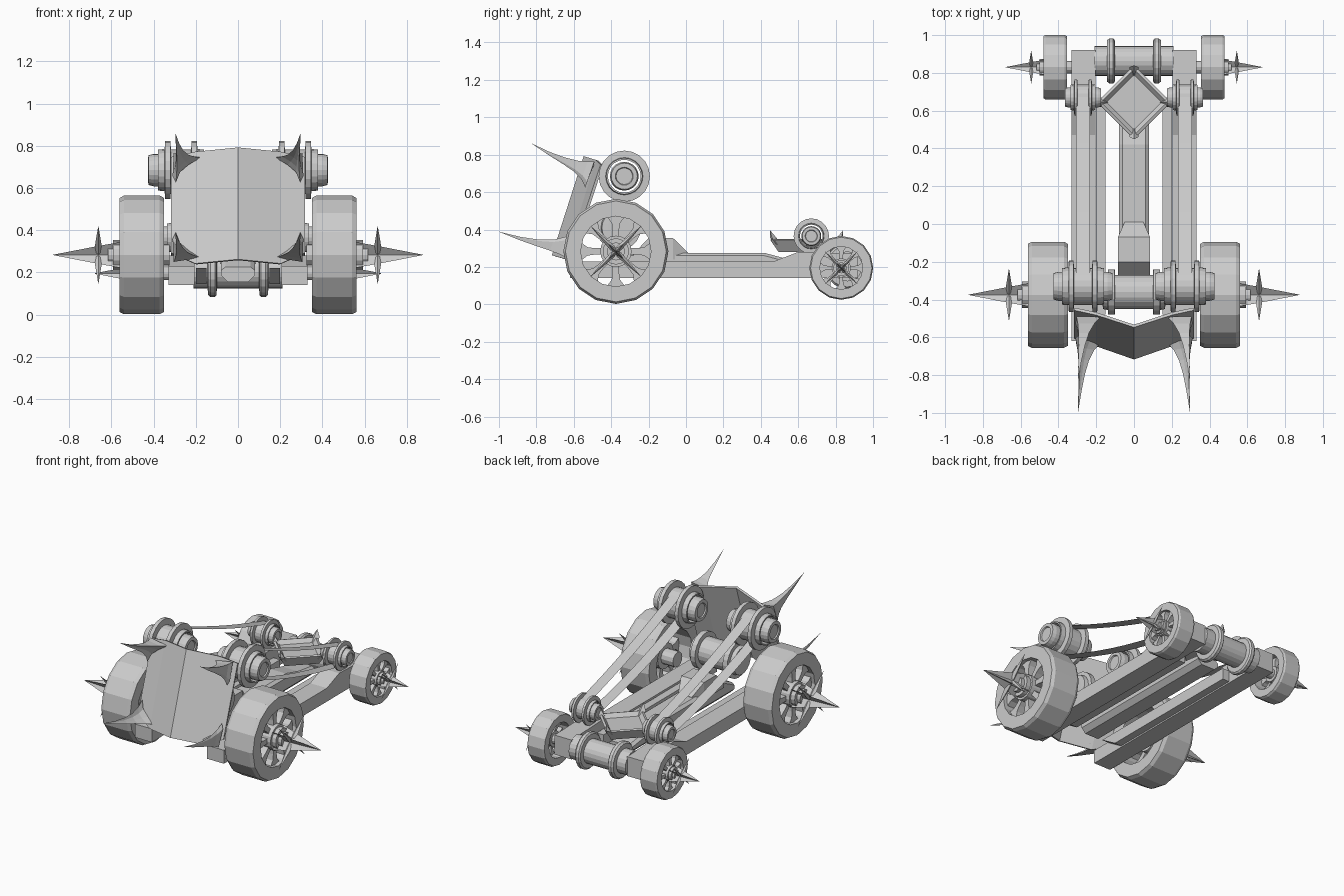
import bpy, bmesh, math
from mathutils import Vector, Matrix

if "Cube" in bpy.data.objects:
    bpy.data.objects.remove(bpy.data.objects["Cube"])

grey = bpy.data.materials.new("plain_grey")
grey.use_nodes = True
grey.diffuse_color = (0.6, 0.6, 0.6, 1)
grey.node_tree.nodes["Principled BSDF"].inputs["Base Color"].default_value = (0.6, 0.6, 0.6, 1)


def finish(name, bm):
    bmesh.ops.remove_doubles(bm, verts=bm.verts, dist=1e-5)
    bmesh.ops.recalc_face_normals(bm, faces=bm.faces)
    mesh = bpy.data.meshes.new(name)
    bm.to_mesh(mesh)
    bm.free()
    mesh.materials.append(grey)
    obj = bpy.data.objects.new(name, mesh)
    bpy.context.collection.objects.link(obj)
    return obj


def loft(bm, rings, closed=False):
    """Skin a list of point rings with quads."""
    vs = [[bm.verts.new(p) for p in ring] for ring in rings]
    n = len(vs[0])
    pairs = list(zip(vs, vs[1:])) + ([(vs[-1], vs[0])] if closed else [])
    for a, b in pairs:
        for i in range(n):
            j = (i + 1) % n
            bm.faces.new((a[i], a[j], b[j], b[i]))
    if not closed:
        bm.faces.new(vs[0])
        bm.faces.new(vs[-1])


def circle(x, y, z, r, n):
    return [(x, y + r * math.cos(i * math.tau / n),
             z + r * math.sin(i * math.tau / n)) for i in range(n)]


def lathe(name, profile, y, z, s=1, n=16, closed=False):
    bm = bmesh.new()
    loft(bm, [circle(s * x, y, z, r, n) for x, r in profile], closed)
    return finish(name, bm)


def prism(name, yz, x0, x1):
    bm = bmesh.new()
    loft(bm, [[(x, y, z) for y, z in yz] for x in (x0, x1)])
    return finish(name, bm)


# Wheels: tyre, spokes, hub, star spike and thorns
def wheel(tag, s, y, z, R, x0, x1, k):
    w = x1 - x0
    ri = R * .67
    lathe(tag + "_tyre", [(x0, ri), (x0, R * .96), (x0 + w * .1, R), (x1 - w * .1, R),
                          (x1, R * .96), (x1, ri)], y, z, s, 16, True)
    bm = bmesh.new()
    xs = (x0 + w * .45, x1 - w * .12)
    for i in range(8):
        turn = Matrix.Rotation(i * math.tau / 8, 3, 'X')
        rings = []
        for r, h in ((.1, .06), (.4, .06), (.54, .08), (.7, .2)):
            ring = [(xs[0], -h * R, r * R), (xs[1], -h * R, r * R),
                    (xs[1], h * R, r * R), (xs[0], h * R, r * R)]
            rings.append([turn @ Vector(p) + Vector((0, y, z)) for p in ring])
        loft(bm, [[(s * p.x, p.y, p.z) for p in ring] for ring in rings])
    finish(tag + "_spokes", bm)
    lathe(tag + "_hub", [(x0 + .3 * w, R * .3), (x1, R * .3), (x1, R * .25), (x1 + .03 * k, R * .25),
                         (x1 + .03 * k, R * .17), (x1 + .055 * k, R * .17)], y, z, s)
    lathe(tag + "_axle", [(x0 - .025, .05 * k), (x0 + .5 * w, .05 * k)], y, z, s, 12)
    # four-armed tapering star
    bm = bmesh.new()
    rings = []
    for x, r in ((0, .085), (.1, .06), (.315, .001)):
        arms = [k * r * (1 if i % 2 else .25) for i in range(8)]
        rings.append([(s * (x1 + x * k), y + a * math.cos(i * math.tau / 8),
                       z + a * math.sin(i * math.tau / 8)) for i, a in enumerate(arms)])
    loft(bm, rings)
    for i in range(4):
        a = math.pi / 4 + i * math.pi / 2
        d, t = Vector((0, math.cos(a), math.sin(a))), Vector((0, -math.sin(a), math.cos(a)))
        c = Vector((s * (x1 + .1 * k), y, z))
        rings = []
        for r, h in ((.02, .02), (.08, .014), (.19, .001)):
            p = c + d * r * k
            e = Vector((h * k, 0, 0))
            rings.append([p + e, p + t * h * k * .8, p - e, p - t * h * k * .8])
        loft(bm, rings)
    finish(tag + "_spike", bm)


def mirrored(x, half):
    return [(x - a, r) for a, r in reversed(half)] + [(x + a, r) for a, r in half]


# Pulley: an open flanged sleeve around a stepped core
def pulley(tag, x, y, z, k, kx):
    sleeve = [(.048, .098), (.05, .137), (.075, .137), (.078, .1), (.11, .097), (.11, .088)]
    core = [(.13, .077), (.155, .07), (.156, .048), (.148, .044)]
    for part, half, ring in (("_sleeve", sleeve, True), ("_core", core, False)):
        outline = mirrored(x, [(a * kx, r * k) for a, r in half])
        lathe(tag + part, outline, y, z, n=20, closed=ring)


# Thin sagging belt strand between two pulley rims
def strand(bm, x, w, a, b, sag):
    rows = []
    for i in range(9):
        t = i / 8
        y = a[0] + (b[0] - a[0]) * t
        z = a[1] + (b[1] - a[1]) * t - sag * 4 * t * (1 - t)
        rows.append([bm.verts.new((x + e * w, y, z)) for e in (-1, 1)])
    for p, q in zip(rows, rows[1:]):
        bm.faces.new((p[0], p[1], q[1], q[0]))


# Curved horn whose base wraps a shield corner; v is the corner's vertical sign
def horn(name, s, base, tip, bend, v):
    a, b = Vector(base), Vector(tip)
    bm = bmesh.new()
    rings = []
    for t, r in ((0, 1), (.1, .68), (.25, .42), (.45, .25), (.7, .12), (1, .005)):
        c = a.lerp(b, t) + Vector((0, 0, -bend * 4 * t * (1 - t)))
        ring = []
        for dx, dz in ((.03, .03), (-.1, .01), (-.04, -.025), (0, -.06), (.02, -.11), (.035, -.08)):
            ring.append((s * (c.x + dx * r), c.y + .35 * v * dz * r - .05 * min(dx, 0) * r,
                         c.z + v * dz * r))
        rings.append(ring)
    loft(bm, rings)
    finish(name, bm)


rail = ((-.62, .14), (.92, .14), (.92, .27), (.6, .28), (.47, .23), (-.62, .23))
inner = ((-.36, .145), (.66, .145), (.66, .22), (-.48, .22))
for s, side in ((1, "left"), (-1, "right")):
    wheel("front_wheel_" + side, s, -.375, .283, .281, .35, .562, 1)
    wheel("rear_wheel_" + side, s, .83, .195, .171, .355, .48, .64)
    prism("side_rail_" + side, rail, s * .205, s * .33)
    prism("inner_rail_" + side, inner, s * .15, s * .2)
    pulley("upper_pulley_" + side, s * .27, -.33, .685, 1, 1)
    pulley("rear_pulley_" + side, s * .27, .67, .365, .69, .61)
    bm = bmesh.new()
    strand(bm, s * .27, .036, (-.31, .78), (.68, .43), .02)
    strand(bm, s * .27, .036, (-.35, .59), (.66, .3), .03)
    finish("drive_belt_" + side, bm)
    horn("upper_horn_" + side, s, (.275, -.5, .735), (.297, -.825, .86), .015, 1)
    horn("lower_horn_" + side, s, (.275, -.63, .28), (.297, -1, .388), .01, -1)

# Central drums
drum = [(.1, .09), (.102, .12), (.137, .12), (.139, .095), (.165, .09), (.166, .06)]
lathe("front_drum", mirrored(0, drum), -.36, .41, n=20)
drum = [(.1, .08), (.102, .11), (.11, .12), (.13, .12), (.142, .11), (.144, .08), (.21, .08)]
lathe("rear_drum", mirrored(0, drum), .863, .203, n=20)

# Central beam with chamfered underside and a raised block
bm = bmesh.new()
rows = ((-.4, .225), (-.3, .275), (.42, .275), (.55, .24), (.7, .22))
loft(bm, [[(-.05, y, .155), (.05, y, .155), (.08, y, .185), (.08, y, z - .015), (.06, y, z),
           (-.06, y, z), (-.08, y, z - .015), (-.08, y, .185)] for y, z in rows])
finish("centre_beam", bm)
bm = bmesh.new()
rows = ((-.28, .085, .27), (-.2, .085, .355), (-.07, .085, .355), (.01, .05, .277))
loft(bm, [[(-w, y, .24), (w, y, .24), (w, y, z), (-w, y, z)] for y, w, z in rows])
finish("beam_block", bm)

# Folded front shield, leaning back
bm = bmesh.new()
half = ((0, -.54, .79, -.71, .26), (.2, -.475, .77, -.64, .24), (.315, -.45, .745, -.6, .29))
cols = [(-c[0],) + c[1:] for c in reversed(half[1:])] + list(half)
vs = [(bm.verts.new((x, ty, tz)), bm.verts.new((x, by, bz))) for x, ty, tz, by, bz in cols]
for a, b in zip(vs, vs[1:]):
    bm.faces.new((a[0], a[1], b[1], b[0]))
shield = finish("front_shield", bm)
mod = shield.modifiers.new("thickness", 'SOLIDIFY')
mod.thickness = .015
mod.offset = 0


# Diamond tray with recessed floor and corner claws
def diamond(r, z):
    return [(r * math.cos(i * math.pi / 2), .645 + r * math.sin(i * math.pi / 2), z) for i in range(4)]


bm = bmesh.new()
loft(bm, [diamond(.15, .28), diamond(.195, .345), diamond(.175, .35), diamond(.145, .325)])
for i in range(4):
    turn = Matrix.Rotation(i * math.pi / 2, 3, 'Z')
    rings = []
    for r, z, w in ((.16, .32, .026), (.185, .355, .024), (.195, .395, .001)):
        ring = [(r - w, 0, z), (r, w, z), (r + w * .4, 0, z), (r, -w, z)]
        rings.append([turn @ Vector(p) + Vector((0, .645, 0)) for p in ring])
    loft(bm, rings)
finish("diamond_tray", bm)
